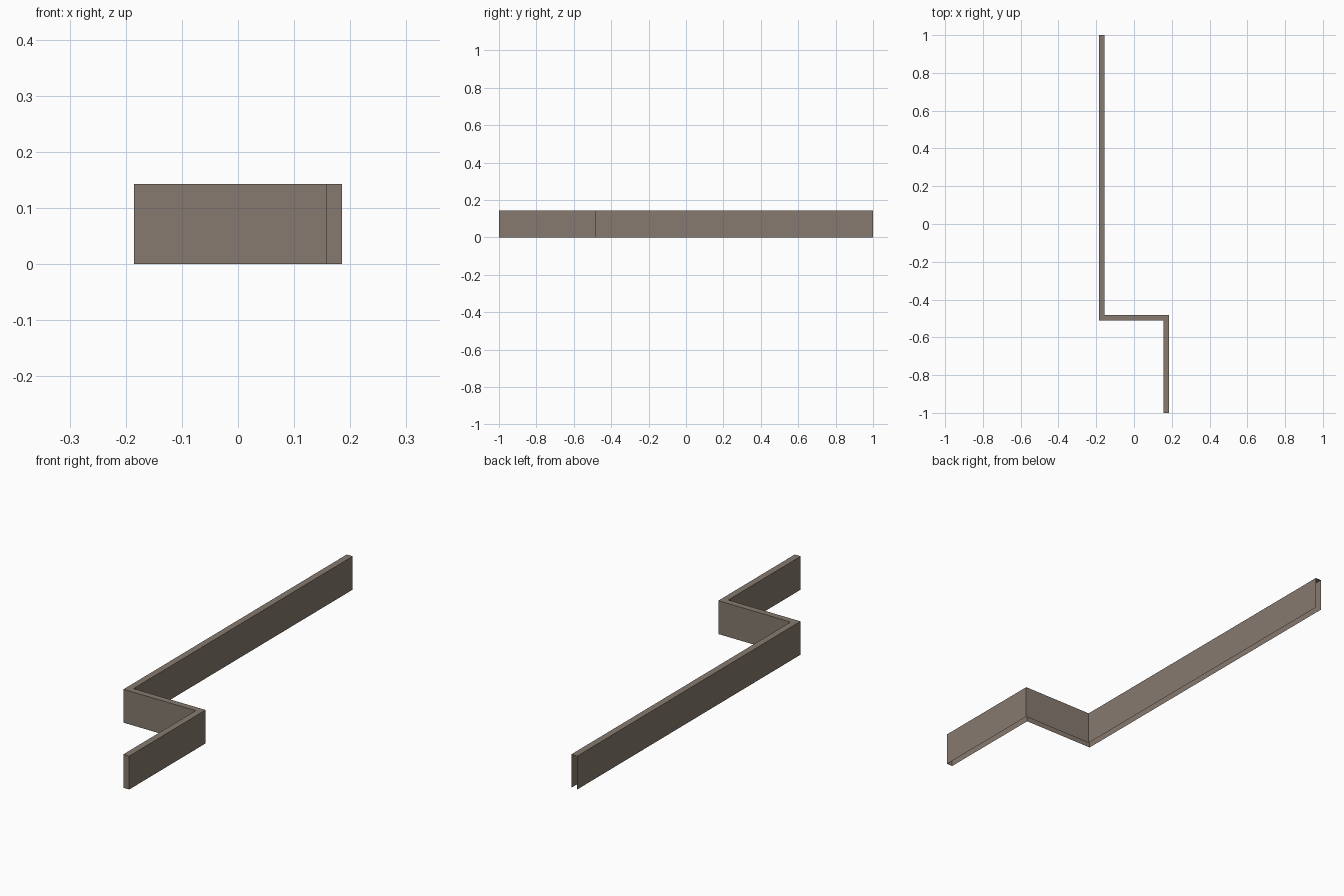
import bpy, bmesh

if "Cube" in bpy.data.objects:
    bpy.data.objects.remove(bpy.data.objects["Cube"])

H = 0.143                 # wall height
XO, XI = 0.185, 0.157     # outer and inner side of both arms
YB, YF = -0.483, -0.510   # back and front of the cross piece

mat = bpy.data.materials.new("warm grey brown")
mat.diffuse_color = (0.24, 0.195, 0.16, 1)
mat.use_nodes = True
mat.node_tree.nodes["Principled BSDF"].inputs["Base Color"].default_value = mat.diffuse_color

# stepped outline, counter-clockwise; starts and ends at the open back end
outline = [(-XO, 1), (-XO, YF), (XI, YF), (XI, -1),
           (XO, -1), (XO, YB), (-XI, YB), (-XI, 1)]

bm = bmesh.new()
low = [bm.verts.new((x, y, 0)) for x, y in outline]
top = [bm.verts.new((x, y, H)) for x, y in outline]

# side walls and front end cap; underside and back end stay open
for i in range(len(outline) - 1):
    bm.faces.new((low[i], low[i + 1], top[i + 1], top[i]))

# top strip, mitred at the two corners
for i in range(3):
    bm.faces.new((top[i], top[i + 1], top[6 - i], top[7 - i]))

mesh = bpy.data.meshes.new("stepped_trim")
bm.to_mesh(mesh)
bm.free()
mesh.materials.append(mat)
trim = bpy.data.objects.new("stepped_trim", mesh)
bpy.context.collection.objects.link(trim)
